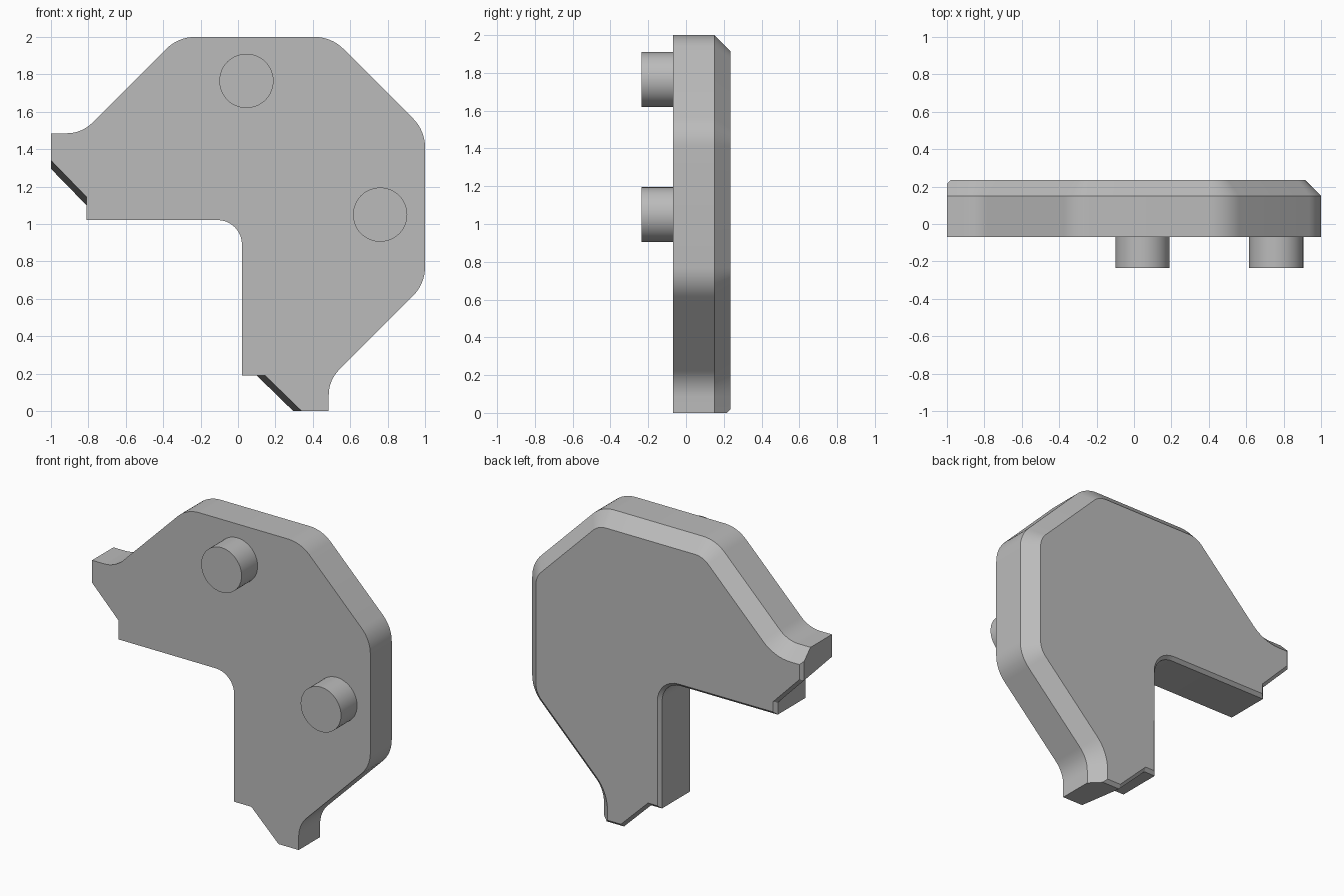
import bpy, bmesh, math
from mathutils import Vector

if "Cube" in bpy.data.objects:
    bpy.data.objects.remove(bpy.data.objects["Cube"])

FRONT, BACK = -0.07, 0.235

grey = bpy.data.materials.new("plain grey")
grey.use_nodes = True
color = (0.5, 0.5, 0.5, 1)
grey.diffuse_color = color
grey.node_tree.nodes["Principled BSDF"].inputs["Base Color"].default_value = color


def mirrored(half):
    """Complete a half outline across the plate's diagonal."""
    return half + [(z - 1, x + 1, r) for x, z, r in reversed(half)]


def outline(corners, inset=0.0, steps=8):
    """Clockwise outline, inset evenly, with concentric rounded corners."""
    pts = [Vector(c[:2]) for c in corners]
    n, loop = len(pts), []
    for i, p in enumerate(pts):
        a = (p - pts[i - 1]).normalized()
        b = (pts[(i + 1) % n] - p).normalized()
        turn = math.atan2(b.x * a.y - b.y * a.x, a.dot(b))
        na, nb = Vector((a.y, -a.x)), Vector((b.y, -b.x))
        p = p + (na + nb) * inset / (1 + na.dot(nb))
        if corners[i][2] == 0:
            loop.append(p)
            continue
        t = max(corners[i][2] - inset * math.tan(turn / 2), 0.004)
        w = math.cos(turn / 2)
        for k in range(steps + 1):
            s = k / steps
            f0, f1, f2 = (1 - s) ** 2, 2 * w * s * (1 - s), s * s
            loop.append(((p - a * t) * f0 + p * f1 + (p + b * t) * f2) / (f0 + f1 + f2))
    return loop


def loft(name, rings):
    """Closed solid through (y, outline) rings."""
    bm = bmesh.new()
    loops = [[bm.verts.new((q.x, y, q.y)) for q in ring] for y, ring in rings]
    for lo, hi in zip(loops, loops[1:]):
        for i in range(len(lo)):
            bm.faces.new((lo[i - 1], lo[i], hi[i], hi[i - 1]))
    bm.faces.new(loops[0])
    bm.faces.new(loops[-1])
    bmesh.ops.recalc_face_normals(bm, faces=bm.faces)
    mesh = bpy.data.meshes.new(name)
    bm.to_mesh(mesh)
    bm.free()
    obj = bpy.data.objects.new(name, mesh)
    bpy.context.collection.objects.link(obj)
    mesh.materials.append(grey)
    return obj


def activate(obj):
    bpy.ops.object.select_all(action="DESELECT")
    obj.select_set(True)
    bpy.context.view_layer.objects.active = obj


# Inner corner, drafted notches and arm ends, with a narrow rear chamfer
def inner_corners(draft):
    half = [(-0.81, 1.022, 0), (-0.81, 1.10 + draft, 0), (-1, 1.295 + draft, 0), (-1, 2.2, 0)]
    return [(0.021, 1.021, 0.13)] + half + [(1.2, 2.2, 0)] + mirrored(half)[len(half):]


chamfer = 0.02
plate = loft("bracket_plate", [
    (FRONT, outline(inner_corners(0.045))),
    (BACK - chamfer, outline(inner_corners(0))),
    (BACK, outline(inner_corners(0), chamfer)),
])

# Outer rim with a wide rear chamfer
rim = mirrored([(-1.3, 1.485, 0), (-0.835, 1.485, 0.08), (-0.32, 2, 0.09), (0.5, 2, 0.09)])
rim.append((-1.3, -0.3, 0))
rim_shape = loft("rim_shape", [
    (FRONT - 0.1, outline(rim)),
    (BACK - 0.085, outline(rim)),
    (BACK + 0.015, outline(rim, 0.10)),
])
rim_shape.hide_render = True

activate(plate)
cut = plate.modifiers.new("rim", "BOOLEAN")
cut.operation, cut.solver, cut.object = "INTERSECT", "EXACT", rim_shape
bpy.ops.object.modifier_apply(modifier=cut.name)
bpy.data.objects.remove(rim_shape)
bpy.ops.object.shade_smooth_by_angle(angle=math.radians(25))

# Round locating pegs
for name, x, z in (("upper_peg", 0.045, 1.765), ("side_peg", 0.76, 1.05)):
    bpy.ops.mesh.primitive_cylinder_add(
        vertices=48, radius=0.145, depth=0.175,
        location=(x, FRONT - 0.0775, z), rotation=(math.pi / 2, 0, 0))
    peg = bpy.context.object
    peg.name = name
    peg.data.materials.append(grey)
    bpy.ops.object.shade_smooth_by_angle(angle=math.radians(30))
